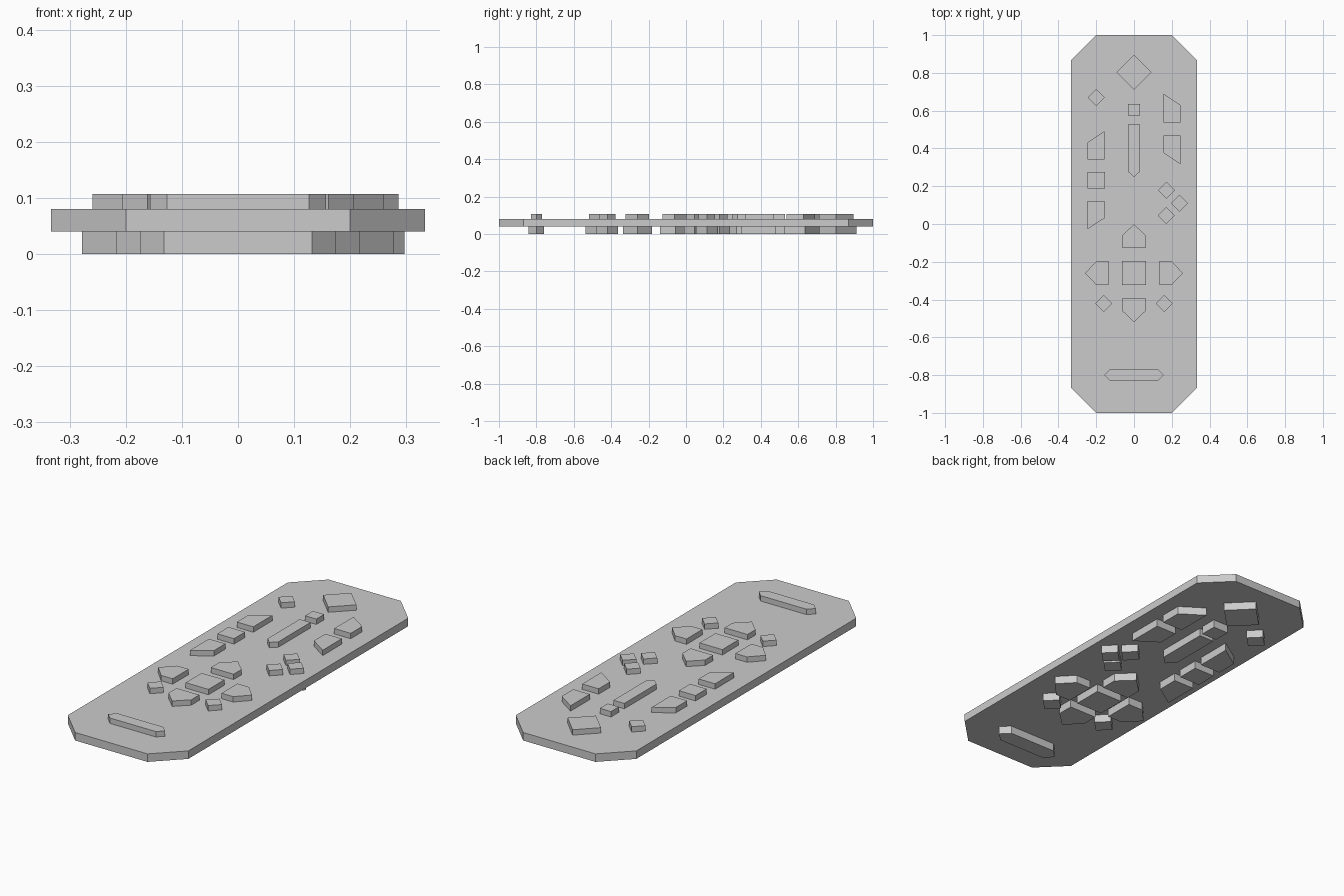
import bpy
import bmesh
from mathutils import Vector

cube = bpy.data.objects.get("Cube")
if cube:
    bpy.data.objects.remove(cube, do_unlink=True)

GREY = (0.6, 0.6, 0.6, 1.0)
mat = bpy.data.materials.new("plain_grey")
mat.use_nodes = True
mat.diffuse_color = GREY
mat.node_tree.nodes["Principled BSDF"].inputs["Base Color"].default_value = GREY

PLATE_LOW, PLATE_HIGH, BUTTON_TOP = 0.04, 0.08, 0.107


def counter_clockwise(pts):
    pts = [Vector(p) for p in pts]
    area = sum(a.x * b.y - b.x * a.y for a, b in zip(pts, pts[1:] + pts[:1]))
    return pts if area > 0 else pts[::-1]


def grow(pts, d):
    """Move every side of a convex outline outward by d."""
    out = []
    for i, p in enumerate(pts):
        e1 = (p - pts[i - 1]).normalized()
        e2 = (pts[(i + 1) % len(pts)] - p).normalized()
        n1, n2 = Vector((e1.y, -e1.x)), Vector((e2.y, -e2.x))
        out.append(p + (n1 + n2) * d / (1 + n1.dot(n2)))
    return out


def prism(bm, pts, low, high):
    base = bm.faces.new([bm.verts.new((p.x, p.y, low)) for p in pts])
    side = bmesh.ops.extrude_face_region(bm, geom=[base])["geom"]
    moved = [v for v in side if isinstance(v, bmesh.types.BMVert)]
    bmesh.ops.translate(bm, vec=(0, 0, high - low), verts=moved)


def finish(bm, name):
    bmesh.ops.recalc_face_normals(bm, faces=bm.faces)
    mesh = bpy.data.meshes.new(name)
    bm.to_mesh(mesh)
    bm.free()
    mesh.materials.append(mat)
    obj = bpy.data.objects.new(name, mesh)
    bpy.context.collection.objects.link(obj)


def button(name, pts, flange=0.012):
    """A key above the plate with a wider foot below it."""
    pts = counter_clockwise(pts)
    bm = bmesh.new()
    prism(bm, pts, PLATE_HIGH, BUTTON_TOP)
    prism(bm, grow(pts, flange), 0, PLATE_LOW)
    finish(bm, name)


def diamond(x, y, r):
    return [(x + r, y), (x, y + r), (x - r, y), (x, y - r)]


def box(x, y, hx, hy):
    return [(x - hx, y - hy), (x + hx, y - hy), (x + hx, y + hy), (x - hx, y + hy)]


# Plate with clipped corners
bm = bmesh.new()
corner = [(0.333, 0.868), (0.2, 1.0)]
half = corner + [(-x, y) for x, y in reversed(corner)]
prism(bm, counter_clockwise(half + [(-x, -y) for x, y in half]), PLATE_LOW, PLATE_HIGH)
finish(bm, "plate")

# Upper centre keys
button("large_diamond_button", diamond(0, 0.803, 0.092))
button("upper_square_button", box(0, 0.605, 0.031, 0.031))
button("long_slider", [(-0.03, 0.53), (0.03, 0.53), (0.03, 0.276), (0, 0.247), (-0.03, 0.276)])

# Small diamonds
small = [(-0.2, 0.67), (0.172, 0.178), (0.241, 0.111), (0.172, 0.045),
         (-0.161, -0.421), (0.161, -0.421)]
for i, (x, y) in enumerate(small):
    button(f"small_diamond_button_{i + 1}", diamond(x, y, 0.045), 0.008)

# Slanted rocker keys, given by their heights on the inner and outer edges
IN, OUT = 0.155, 0.246
rockers = {
    "left_rocker_up": (1, 0.538, 0.69, 0.538, 0.629),
    "left_rocker_down": (1, 0.378, 0.468, 0.317, 0.468),
    "right_rocker_up": (-1, 0.342, 0.492, 0.342, 0.432),
    "right_rocker_down": (-1, 0.032, 0.122, -0.028, 0.122),
}
for name, (s, in_low, in_high, out_low, out_high) in rockers.items():
    button(name, [(s * IN, in_low), (s * OUT, out_low), (s * OUT, out_high), (s * IN, in_high)])
button("right_square_button", box(-0.2, 0.232, 0.046, 0.044))

# Direction pad: a square and four arrow keys around it
PAD_Y, W = -0.26, 0.063
button("pad_centre", box(0, PAD_Y, W, W))
arrow = [(0.135, -W), (0.199, -W), (0.259, 0), (0.199, W), (0.135, W)]
turns = {"pad_left": (1, 0), "pad_back": (0, 1), "pad_right": (-1, 0), "pad_front": (0, -1)}
for name, (c, s) in turns.items():
    button(name, [(c * x - s * y, PAD_Y + s * x + c * y) for x, y in arrow], 0.014)

# Pointed bar near the front end
end = [(0.127, -0.83), (0.157, -0.8), (0.127, -0.77)]
button("front_bar", end + [(-x, y) for x, y in reversed(end)])
